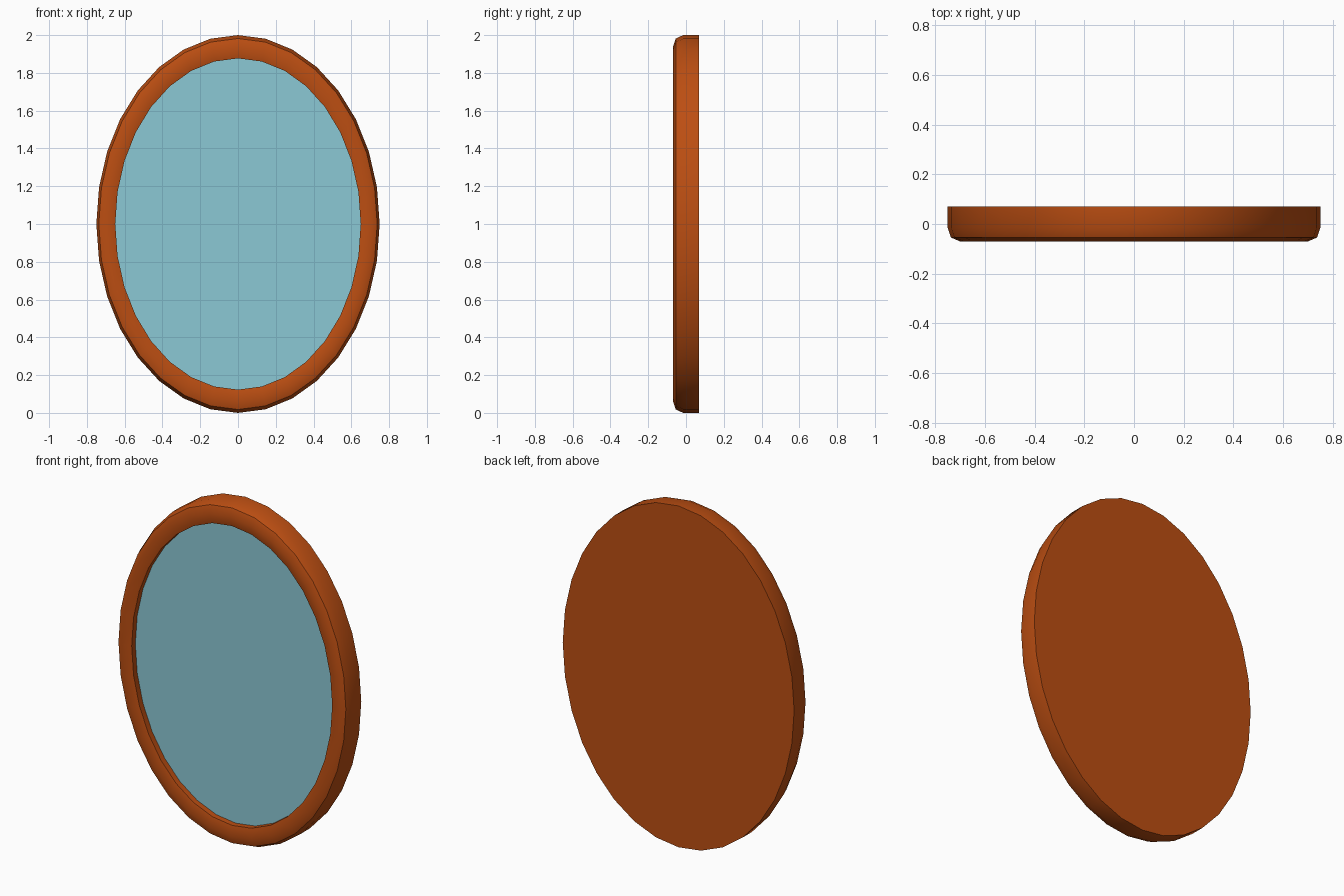
import bpy, bmesh, math

if "Cube" in bpy.data.objects:
    bpy.data.objects.remove(bpy.data.objects["Cube"])

SEGMENTS = 32


def material(name, colour):
    m = bpy.data.materials.new(name)
    m.diffuse_color = (*colour, 1)
    m.use_nodes = True
    m.node_tree.nodes["Principled BSDF"].inputs["Base Color"].default_value = m.diffuse_color
    return m


def ellipse_ring(bm, rx, rz, y):
    return [bm.verts.new((rx * math.sin(2 * math.pi * i / SEGMENTS), y,
                          1 + rz * math.cos(2 * math.pi * i / SEGMENTS)))
            for i in range(SEGMENTS)]


def finish(bm, name, mat):
    bmesh.ops.recalc_face_normals(bm, faces=bm.faces)
    mesh = bpy.data.meshes.new(name)
    bm.to_mesh(mesh)
    bm.free()
    mesh.materials.append(mat)
    obj = bpy.data.objects.new(name, mesh)
    bpy.context.collection.objects.link(obj)
    return obj


wood = material("orange brown wood", (0.50, 0.076, 0.006))
glass = material("pale blue glass", (0.26, 0.58, 0.66))

# Frame: rounded lip profile swept round an ellipse, closed at back and recess
# (x radius, z radius, y, sharp edge)
profile = [(0.75, 1.0, 0.07, True), (0.75, 1.0, -0.015, False),
           (0.737, 0.982, -0.054, True), (0.70, 0.936, -0.07, False),
           (0.65, 0.877, -0.056, True), (0.65, 0.877, -0.022, True)]
bm = bmesh.new()
rings = [ellipse_ring(bm, rx, rz, y) for rx, rz, y, _ in profile]
for a, b in zip(rings, rings[1:]):
    for i in range(SEGMENTS):
        j = (i + 1) % SEGMENTS
        bm.faces.new((a[i], a[j], b[j], b[i])).smooth = True
caps = [bm.faces.new(rings[0]), bm.faces.new(rings[-1])]
for ring, point in zip(rings, profile):
    if point[3]:
        for i in range(SEGMENTS):
            bm.edges.get((ring[i], ring[(i + 1) % SEGMENTS])).smooth = False

# Mirror glass: the floor of the front recess
caps[1].material_index = 1
frame = finish(bm, "oval_mirror_frame", wood)
frame.data.materials.append(glass)
